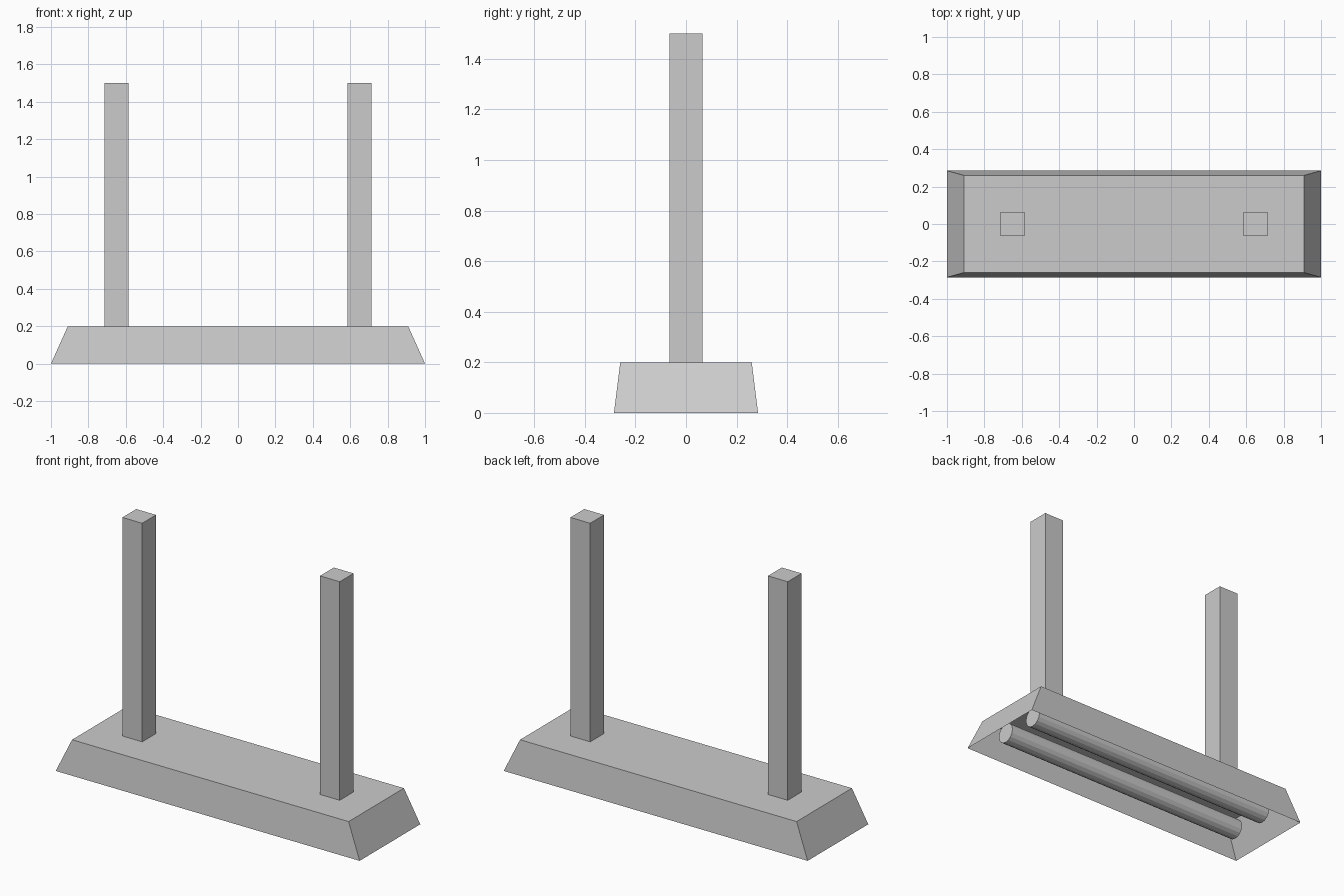
import bpy, bmesh
from mathutils import Matrix

if "Cube" in bpy.data.objects:
    bpy.data.objects.remove(bpy.data.objects["Cube"])


def finish(bm, name):
    bmesh.ops.recalc_face_normals(bm, faces=bm.faces)
    mesh = bpy.data.meshes.new(name)
    bm.to_mesh(mesh)
    bm.free()
    obj = bpy.data.objects.new(name, mesh)
    bpy.context.collection.objects.link(obj)
    return obj


def box(bm, size, centre):
    m = Matrix.Translation(centre) @ Matrix.Diagonal((*size, 1))
    return bmesh.ops.create_cube(bm, size=1, matrix=m)["verts"]


# Sheet housing: tapered box, open underneath
bm = bmesh.new()
for v in box(bm, (2, 0.57, 0.2), (0, 0, 0.1)):
    if v.co.z > 0.1:
        v.co.x *= 0.91
        v.co.y *= 0.52 / 0.57
bm.normal_update()
bottom = [f for f in bm.faces if f.normal.z < -0.9]
bmesh.ops.delete(bm, geom=bottom, context="FACES_ONLY")
housing = finish(bm, "lamp_housing")
# an open shell can be ambiguous: make the top face point outwards
if max(housing.data.polygons, key=lambda p: p.center.z).normal.z < 0:
    housing.data.flip_normals()

for side, word in ((-1, "left"), (1, "right")):
    # Square hanging posts
    bm = bmesh.new()
    box(bm, (0.13, 0.13, 1.3), (side * 0.65, 0, 0.85))
    finish(bm, word + "_hanging_post")

for side, word in ((-1, "front"), (1, "back")):
    # Light tubes lying along x inside the housing
    bm = bmesh.new()
    m = Matrix.Translation((0, side * 0.12, 0.08)) @ Matrix.Rotation(1.5707963, 4, "Y")
    bmesh.ops.create_cone(bm, cap_ends=True, segments=16, radius1=0.06,
                          radius2=0.06, depth=1.71, matrix=m)
    finish(bm, word + "_light_tube")
